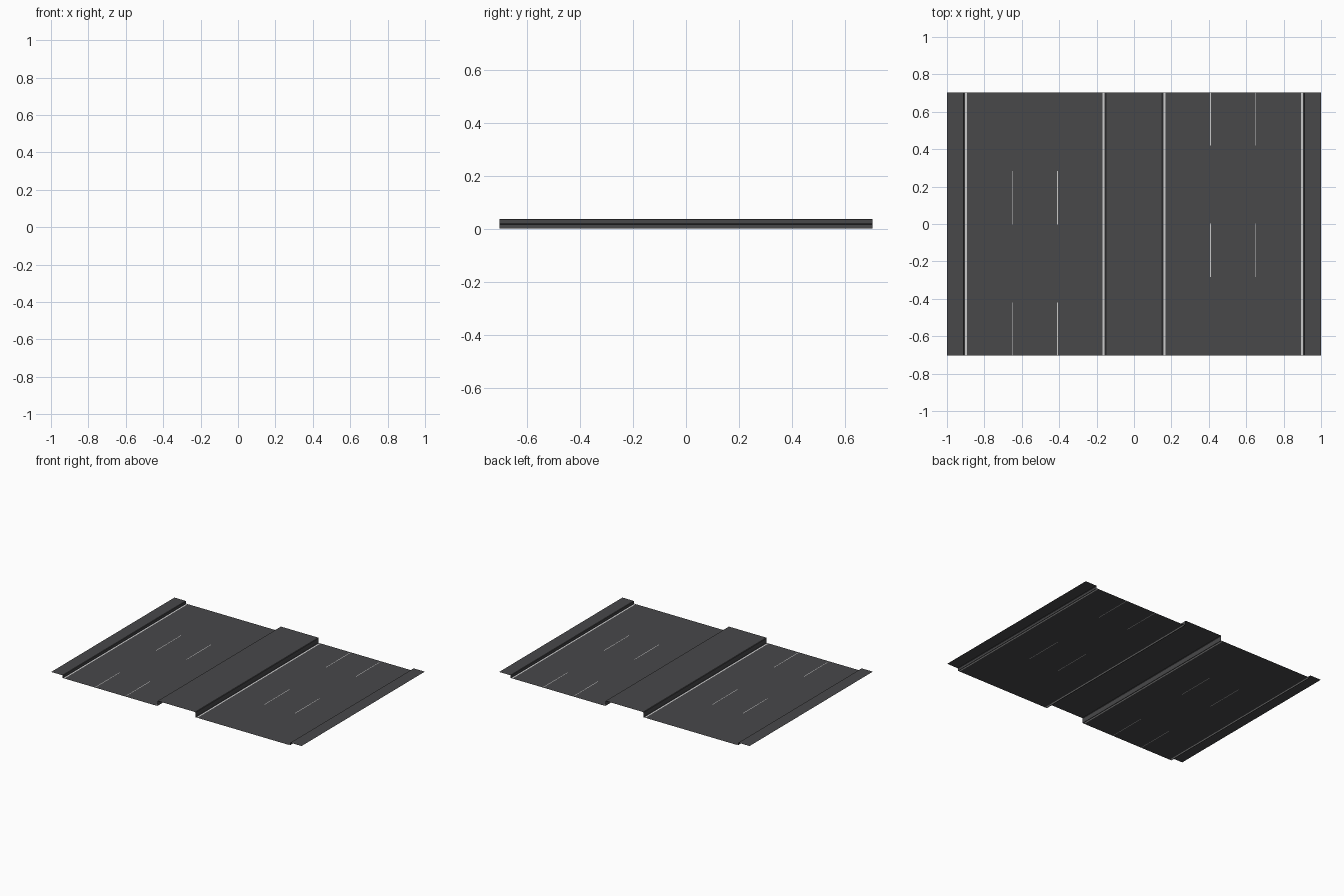
import bpy, bmesh, math

if "Cube" in bpy.data.objects:
    bpy.data.objects.remove(bpy.data.objects["Cube"])

HALF_Y = 0.703
KERB_Z = 0.019     # side verge height
MEDIAN_Z = 0.037   # central reservation height


def material(name, rgb):
    m = bpy.data.materials.new(name)
    m.diffuse_color = (*rgb, 1)
    m.use_nodes = True
    m.node_tree.nodes["Principled BSDF"].inputs["Base Color"].default_value = m.diffuse_color
    return m


ASPHALT = material("asphalt", (0.065, 0.065, 0.068))
PAINT = material("road_paint", (0.6, 0.6, 0.6))


def sheet(name, profile, ys, painted=lambda x, y: False):
    """Open sheet: an (x, z) profile swept through the y stations."""
    bm = bmesh.new()
    rows = [[bm.verts.new((x, y, z)) for x, z in profile] for y in ys]
    for j in range(len(ys) - 1):
        for i in range(len(profile) - 1):
            a, b = rows[j], rows[j + 1]
            f = bm.faces.new((a[i], a[i + 1], b[i + 1], b[i]))
            c = f.calc_center_median()
            f.material_index = int(painted(c.x, c.y))
    mesh = bpy.data.meshes.new(name)
    bm.to_mesh(mesh)
    bm.free()
    mesh.materials.append(ASPHALT)
    mesh.materials.append(PAINT)
    ob = bpy.data.objects.new(name, mesh)
    bpy.context.collection.objects.link(ob)
    return ob


def opposite(ob, name):
    """Half-turn copy for the other direction of travel."""
    c = ob.copy()
    c.name = name
    c.rotation_euler.z = math.pi
    bpy.context.collection.objects.link(c)


# Carriageway: solid edge lines and two rows of dashes set into the surface
EDGES = (-0.898, -0.163)
LANES = (-0.651, -0.409)
DASHES = ((-HALF_Y, -0.42), (-0.003, 0.283))


def is_paint(x, y):
    if any(abs(x - e) < 0.005 for e in EDGES):
        return True
    return (any(abs(x - l) < 0.002 for l in LANES)
            and any(a < y < b for a, b in DASHES))


xs = [-0.908, -0.152]
xs += [e + s * 0.005 for e in EDGES for s in (-1, 1)]
xs += [l + s * 0.002 for l in LANES for s in (-1, 1)]
ys = sorted({y for d in DASHES for y in d} | {HALF_Y})
road = sheet("left_carriageway", [(x, 0) for x in sorted(xs)], ys, is_paint)
opposite(road, "right_carriageway")

# Side verge with its kerb dropping to the road
ENDS = (-HALF_Y, HALF_Y)
verge = sheet("left_verge", [(-1, KERB_Z), (-0.917, KERB_Z),
                             (-0.911, KERB_Z), (-0.908, KERB_Z - 0.003),
                             (-0.908, 0)], ENDS)
opposite(verge, "right_verge")

# Raised central reservation with kerbs on both sides
half = [(0.144, MEDIAN_Z), (0.149, MEDIAN_Z),
        (0.152, MEDIAN_Z - 0.003), (0.152, 0)]
sheet("central_reservation", [(-x, z) for x, z in reversed(half)] + half, ENDS)
